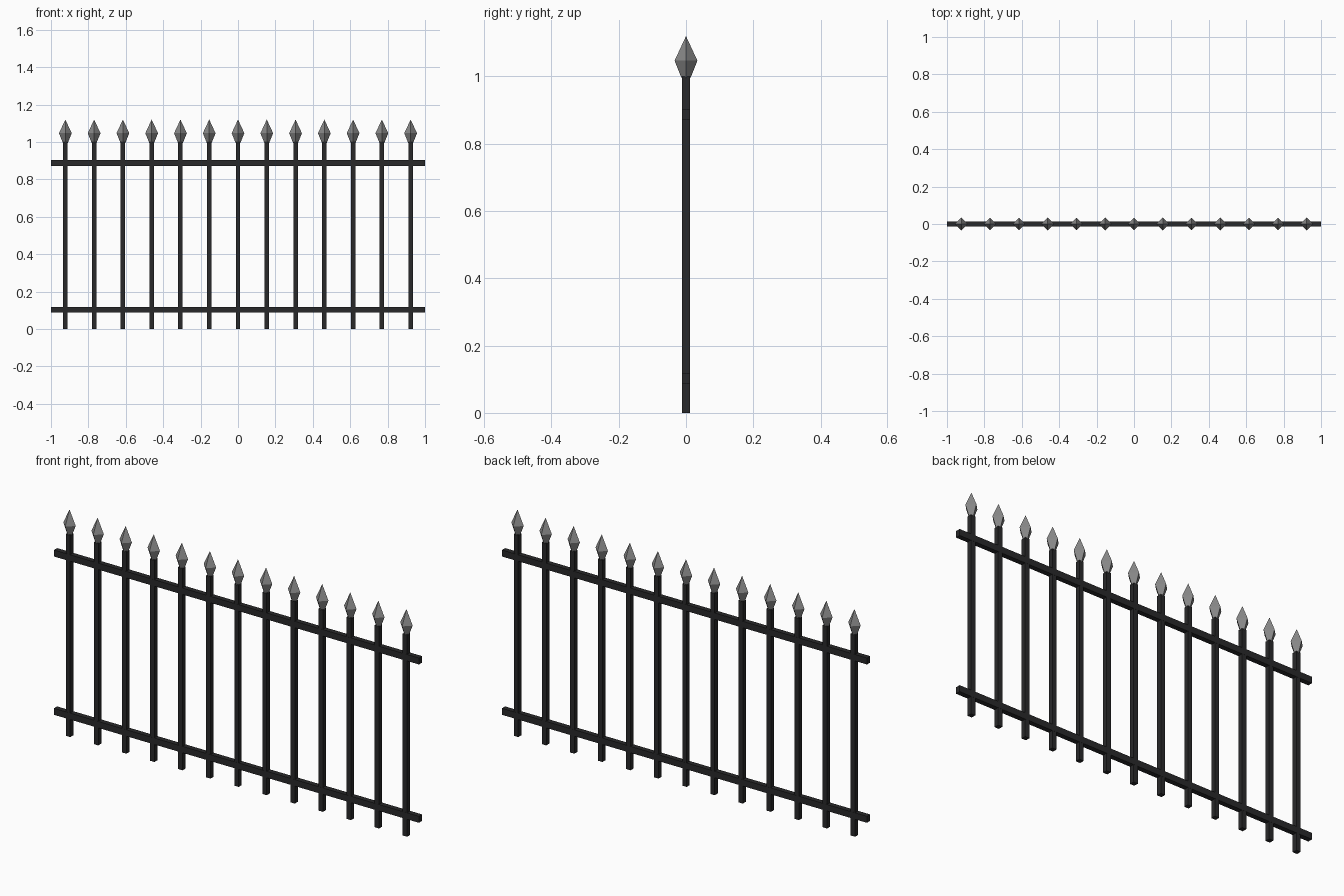
import bpy, bmesh

if "Cube" in bpy.data.objects:
    bpy.data.objects.remove(bpy.data.objects["Cube"])

POSTS = 13
SPACING = 2.0 / POSTS


def material(name, rgb):
    m = bpy.data.materials.new(name)
    m.diffuse_color = (*rgb, 1)
    m.use_nodes = True
    m.node_tree.nodes["Principled BSDF"].inputs["Base Color"].default_value = m.diffuse_color
    return m


iron = material("black iron", (0.022, 0.022, 0.023))
steel = material("grey steel", (0.25, 0.25, 0.25))


def finish(name, bm, mat):
    bmesh.ops.recalc_face_normals(bm, faces=bm.faces)
    mesh = bpy.data.meshes.new(name)
    bm.to_mesh(mesh)
    bm.free()
    mesh.materials.append(mat)
    ob = bpy.data.objects.new(name, mesh)
    bpy.context.collection.objects.link(ob)
    return ob


def box(name, size, centre, mat):
    bm = bmesh.new()
    bmesh.ops.create_cube(bm, size=1)
    bmesh.ops.scale(bm, vec=size, verts=bm.verts)
    bmesh.ops.translate(bm, vec=centre, verts=bm.verts)
    return finish(name, bm, mat)


def spear_tip(name, x):
    # Four-sided point with its ridges facing the axes
    bm = bmesh.new()
    rings = []
    for r, z in ((0.013, 0.995), (0.034, 1.047)):
        rings.append([bm.verts.new((x + r * a, r * b, z))
                      for a, b in ((1, 0), (0, 1), (-1, 0), (0, -1))])
    apex = bm.verts.new((x, 0, 1.12))
    bm.faces.new(rings[0])
    for i in range(4):
        j = (i + 1) % 4
        bm.faces.new((rings[0][i], rings[0][j], rings[1][j], rings[1][i]))
        bm.faces.new((rings[1][i], rings[1][j], apex))
    return finish(name, bm, steel)


# Horizontal rails
box("bottom_rail", (2.0, 0.025, 0.032), (0, 0, 0.103), iron)
box("top_rail", (2.0, 0.025, 0.032), (0, 0, 0.887), iron)

# Upright bars with pointed tips
for i in range(POSTS):
    x = (i - (POSTS - 1) / 2) * SPACING
    box(f"post_{i + 1}", (0.024, 0.024, 1.0), (x, 0, 0.5), iron)
    spear_tip(f"spear_tip_{i + 1}", x)
